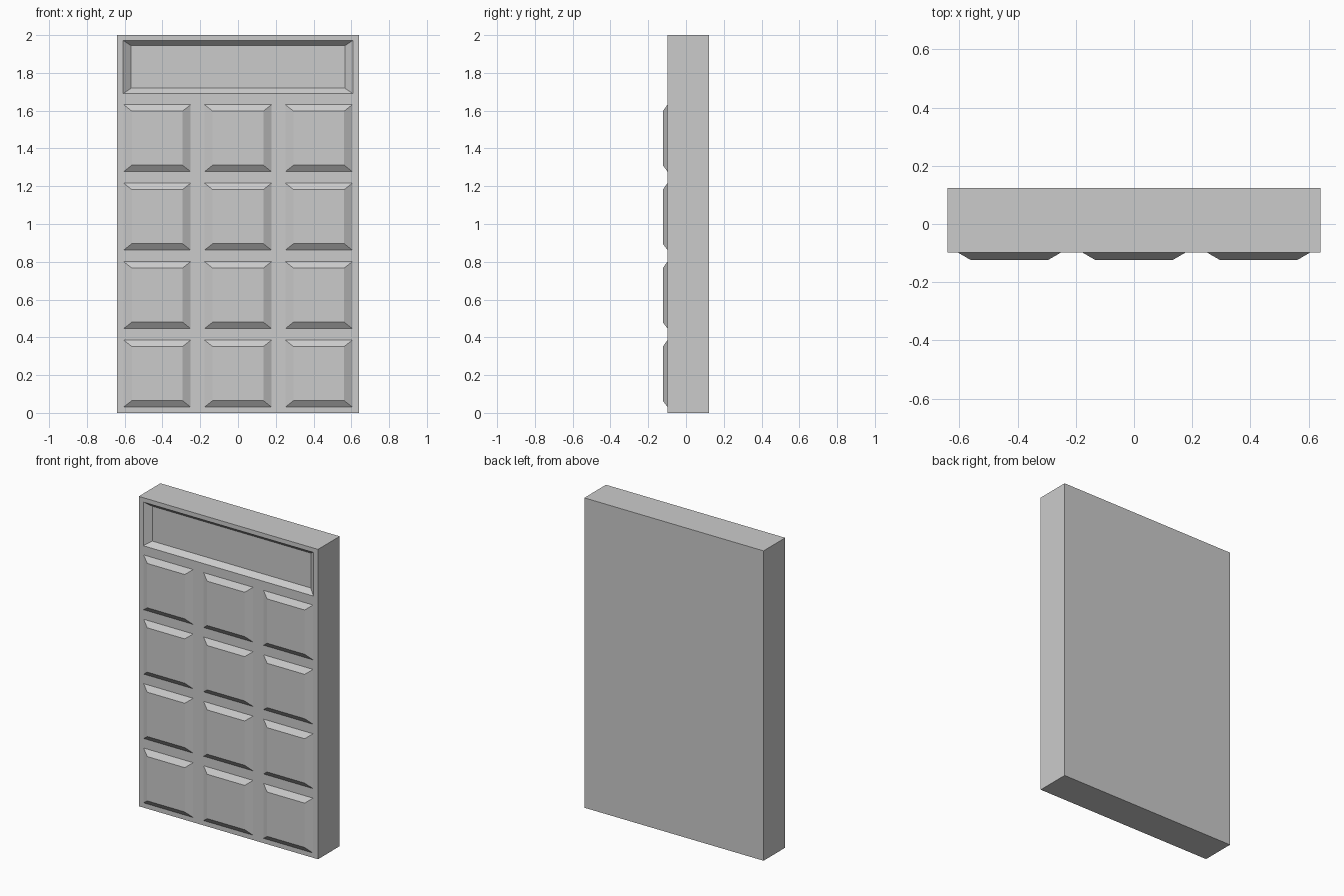
import bpy, bmesh

if "Cube" in bpy.data.objects:
    bpy.data.objects.remove(bpy.data.objects["Cube"])

HALF_W, HEIGHT = 0.64, 2.0
BACK, FRONT, KEY_FRONT = 0.123, -0.098, -0.123


def rect_loft(name, sections):
    """Closed solid through rectangles (x0, x1, z0, z1, y), capped at both ends."""
    bm = bmesh.new()
    rings = [[bm.verts.new((x, y, z)) for x, z in ((x0, z0), (x1, z0), (x1, z1), (x0, z1))]
             for x0, x1, z0, z1, y in sections]
    bm.faces.new(rings[0])
    bm.faces.new(rings[-1])
    for a, b in zip(rings, rings[1:]):
        for i in range(4):
            j = (i + 1) % 4
            bm.faces.new((a[i], a[j], b[j], b[i]))
    bmesh.ops.recalc_face_normals(bm, faces=bm.faces[:])
    mesh = bpy.data.meshes.new(name)
    bm.to_mesh(mesh)
    bm.free()
    obj = bpy.data.objects.new(name, mesh)
    bpy.context.collection.objects.link(obj)
    return obj


# Slab body with a bevelled display recess in the upper front
rect_loft("body", [
    (-HALF_W, HALF_W, 0, HEIGHT, BACK),
    (-HALF_W, HALF_W, 0, HEIGHT, FRONT),
    (-0.608, 0.608, 1.69, 1.972, FRONT),
    (-0.566, 0.566, 1.719, 1.944, FRONT + 0.032),
])

# Grid of raised keys with sloping edges
KEY_HALF = 0.177
for row in range(4):
    for col in range(3):
        x = (col - 1) * 0.428
        z = 0.208 + row * 0.4155
        base = (x - KEY_HALF, x + KEY_HALF, z - KEY_HALF, z + KEY_HALF)
        face = (x - 0.134, x + 0.134, z - 0.143, z + 0.143)
        rect_loft(f"key_{row + 1}_{col + 1}", [
            (*base, FRONT + 0.005),
            (*base, FRONT),
            (*face, KEY_FRONT),
        ])
